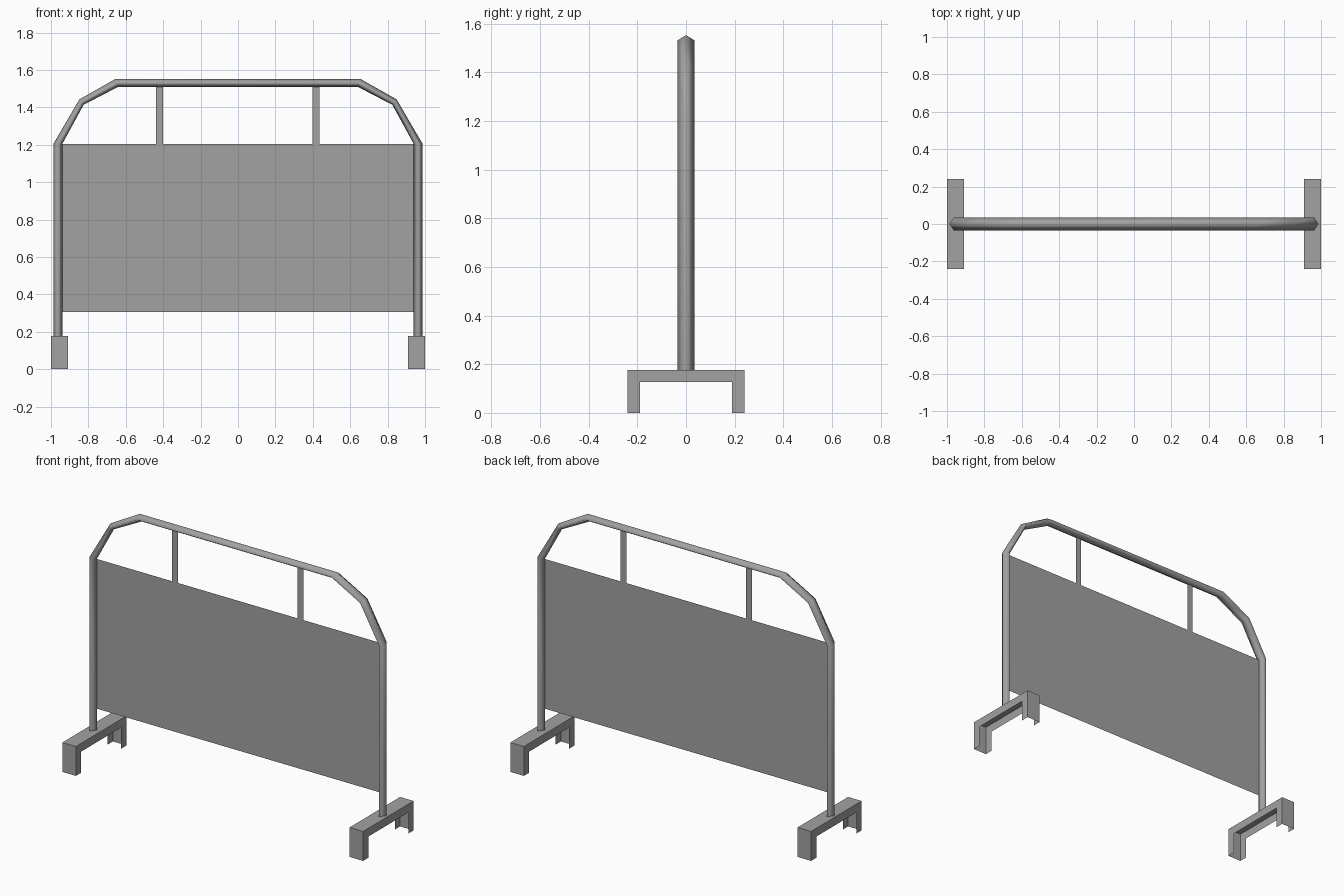
import bpy

cube = bpy.data.objects.get("Cube")
if cube:
    bpy.data.objects.remove(cube, do_unlink=True)

GREY = (0.36, 0.36, 0.36, 1)
metal = bpy.data.materials.new("grey_metal")
metal.use_nodes = True
metal.diffuse_color = GREY
metal.node_tree.nodes["Principled BSDF"].inputs["Base Color"].default_value = GREY


def make_object(name, verts, faces, smooth=False):
    mesh = bpy.data.meshes.new(name)
    mesh.from_pydata(verts, [], faces)
    mesh.materials.append(metal)
    for poly in mesh.polygons:
        poly.use_smooth = smooth
    obj = bpy.data.objects.new(name, mesh)
    bpy.context.collection.objects.link(obj)
    return obj


def sheet(name, x0, x1, z0, z1):
    return make_object(name, [(x0, 0, z0), (x1, 0, z0), (x1, 0, z1), (x0, 0, z1)],
                       [(0, 1, 2, 3)])


# Tube frame: a diamond section swept along the arch, open at both ends
outer = [(0.987, 0.177), (0.987, 1.205), (0.848, 1.443), (0.653, 1.553)]
inner = [(0.939, 0.177), (0.939, 1.205), (0.825, 1.414), (0.640, 1.510)]
HALF_DEPTH = 0.035
pairs = list(zip(outer, inner))
pairs += [((-o[0], o[1]), (-i[0], i[1])) for o, i in reversed(pairs)]
verts, faces = [], []
for (ox, oz), (ix, iz) in pairs:
    mx, mz = (ox + ix) / 2, (oz + iz) / 2
    verts += [(ox, 0, oz), (mx, -HALF_DEPTH, mz), (ix, 0, iz), (mx, HALF_DEPTH, mz)]
for ring in range(len(pairs) - 1):
    for k in range(4):
        a, b = ring * 4 + k, ring * 4 + (k + 1) % 4
        faces.append((a, a + 4, b + 4, b))
make_object("tube_frame", verts, faces, smooth=True)

# Flat infill panel and the two straps above it
sheet("panel", -0.95, 0.95, 0.305, 1.205)
sheet("left_strap", 0.397, 0.436, 1.205, 1.52)
sheet("right_strap", -0.438, -0.400, 1.205, 1.52)


# Feet: bent sheet brackets, open underneath and on the inner leg sides
def foot(name, x0, x1):
    end, leg, top, under = 0.24, 0.19, 0.177, 0.127
    profile = [(-end, 0), (-leg, 0), (-leg, under), (leg, under),
               (leg, 0), (end, 0), (end, top), (-end, top)]
    n = len(profile)
    points = [(x, y, z) for x in (x0, x1) for y, z in profile]
    sides = [tuple(reversed(range(n))), tuple(range(n, 2 * n))]
    skin = [(i, (i + 1) % n, (i + 1) % n + n, i + n) for i in (5, 6, 7)]
    make_object(name, points, sides + skin)


foot("left_foot", 0.91, 1.0)
foot("right_foot", -1.0, -0.91)
